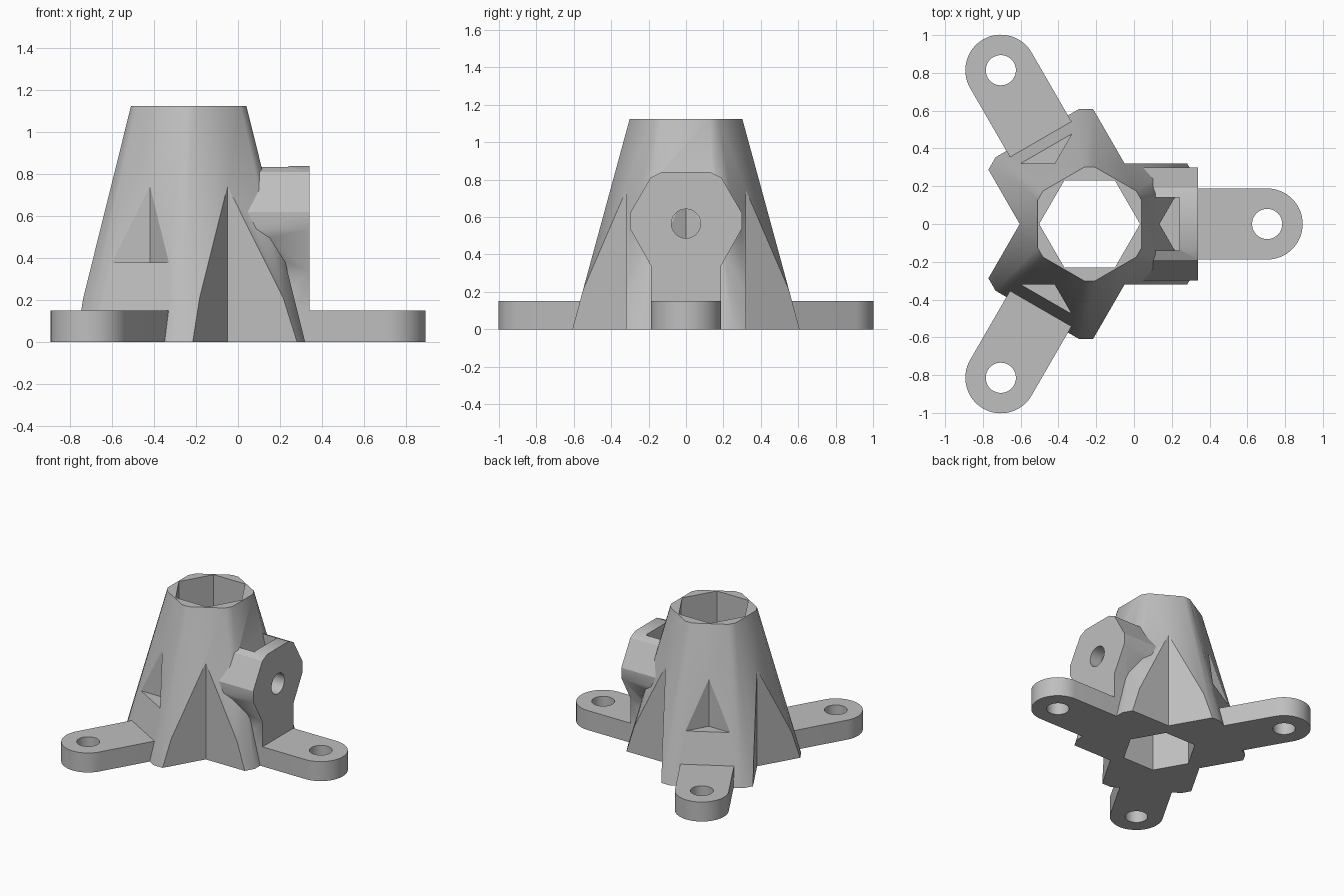
import bpy
import bmesh
from math import cos, sin, pi, radians
from mathutils import Matrix, Vector

if "Cube" in bpy.data.objects:
    bpy.data.objects.remove(bpy.data.objects["Cube"])

grey = bpy.data.materials.new("plain grey")
grey.use_nodes = True
colour = (0.52, 0.52, 0.52, 1)
grey.diffuse_color = colour
grey.node_tree.nodes["Principled BSDF"].inputs["Base Color"].default_value = colour

AXIS = Vector((-0.235, 0, 0))      # centre of the tower
HOLE_DIST, ARM_HALF, ARM_HEIGHT = 0.94, 0.188, 0.15
TOP = 1.125


def loft(name, lower, upper):
    """Solid between two matching rings of points."""
    bm = bmesh.new()
    a = [bm.verts.new(p) for p in lower]
    b = [bm.verts.new(p) for p in upper]
    n = len(a)
    bm.faces.new(a)
    bm.faces.new(b)
    for i in range(n):
        j = (i + 1) % n
        bm.faces.new((a[i], a[j], b[j], b[i]))
    bmesh.ops.recalc_face_normals(bm, faces=bm.faces)
    mesh = bpy.data.meshes.new(name)
    bm.to_mesh(mesh)
    bm.free()
    mesh.materials.append(grey)
    obj = bpy.data.objects.new(name, mesh)
    bpy.context.collection.objects.link(obj)
    return obj


def prism(name, outline, z0, z1, turn=0):
    """Upright prism, turned about the tower axis."""
    m = Matrix.Translation(AXIS) @ Matrix.Rotation(radians(turn), 4, "Z")
    return loft(name, [m @ Vector((x, y, z0)) for x, y in outline],
                [m @ Vector((x, y, z1)) for x, y in outline])


def circle(r, n, cx=0):
    return [(cx + r * cos(2 * pi * i / n), r * sin(2 * pi * i / n)) for i in range(n)]


def combine(target, tool, operation):
    """Boolean the tool into the target and discard the tool."""
    mod = target.modifiers.new("boolean", "BOOLEAN")
    mod.operation, mod.solver, mod.object = operation, "EXACT", tool
    bpy.context.view_layer.objects.active = target
    bpy.ops.object.modifier_apply(modifier=mod.name)
    bpy.data.objects.remove(tool)


def hull_ring(apothem, z):
    """Hexagon with clipped corners."""
    corner = apothem * 1.095
    half = (corner - apothem * cos(pi / 6)) * 2
    pts = []
    for k in range(6):
        m = Matrix.Rotation(k * pi / 3, 4, "Z")
        pts += [AXIS + m @ Vector((apothem, s * half, z)) for s in (-1, 1)]
    return pts


# Tapered tower with vertical V notches, alternately full height and pockets
tower = loft("tower_mount", hull_ring(0.555, 0), hull_ring(0.275, TOP))
notch = [(0.37, 0), (0.67, -0.52), (0.67, 0.52)]
for k in range(6):
    floor = -0.1 if k % 2 else 0.38
    combine(tower, prism("notch_cutter", notch, floor, 1, k * 60), "DIFFERENCE")

# Three rounded feet
rounded = [(HOLE_DIST + ARM_HALF * cos(t), ARM_HALF * sin(t))
           for t in (-pi / 2 + pi * i / 32 for i in range(33))]
foot = [(0, -ARM_HALF)] + rounded + [(0, ARM_HALF)]
for turn in (0, 120, 240):
    combine(tower, prism("foot", foot, 0, ARM_HEIGHT, turn), "UNION")

# Side bracket with a nut slot and a cross hole
half = [(ARM_HALF, 0.0), (ARM_HALF, 0.34), (0.3, 0.54), (0.3, 0.62), (0.19, 0.81), (0.13, 0.84)]
face = half + [(-y, z) for y, z in reversed(half)]
bracket = loft("side_bracket", [(0, y, z) for y, z in face], [(0.34, y, z) for y, z in face])
slot = [(-0.5, -0.14), (0.475, -0.14), (0.475, 0.14), (-0.5, 0.14)]
combine(bracket, prism("slot_cutter", slot, 0.4, 1), "DIFFERENCE")
ring = circle(0.078, 32)
cross = loft("cross_hole_cutter", [(0.2, y, z + 0.565) for y, z in ring],
             [(0.5, y, z + 0.565) for y, z in ring])
combine(bracket, cross, "DIFFERENCE")
combine(tower, bracket, "UNION")

# Hexagonal bore and foot screw holes
combine(tower, prism("bore_cutter", circle(0.267, 6), -0.1, 1.3), "DIFFERENCE")
for turn in (0, 120, 240):
    hole = prism("screw_hole_cutter", circle(0.08, 32, HOLE_DIST), -0.1, 0.3, turn)
    combine(tower, hole, "DIFFERENCE")

# Soft shading on round and shallow edges only
bpy.ops.object.select_all(action="DESELECT")
tower.select_set(True)
bpy.context.view_layer.objects.active = tower
bpy.ops.object.shade_smooth_by_angle(angle=radians(30))
